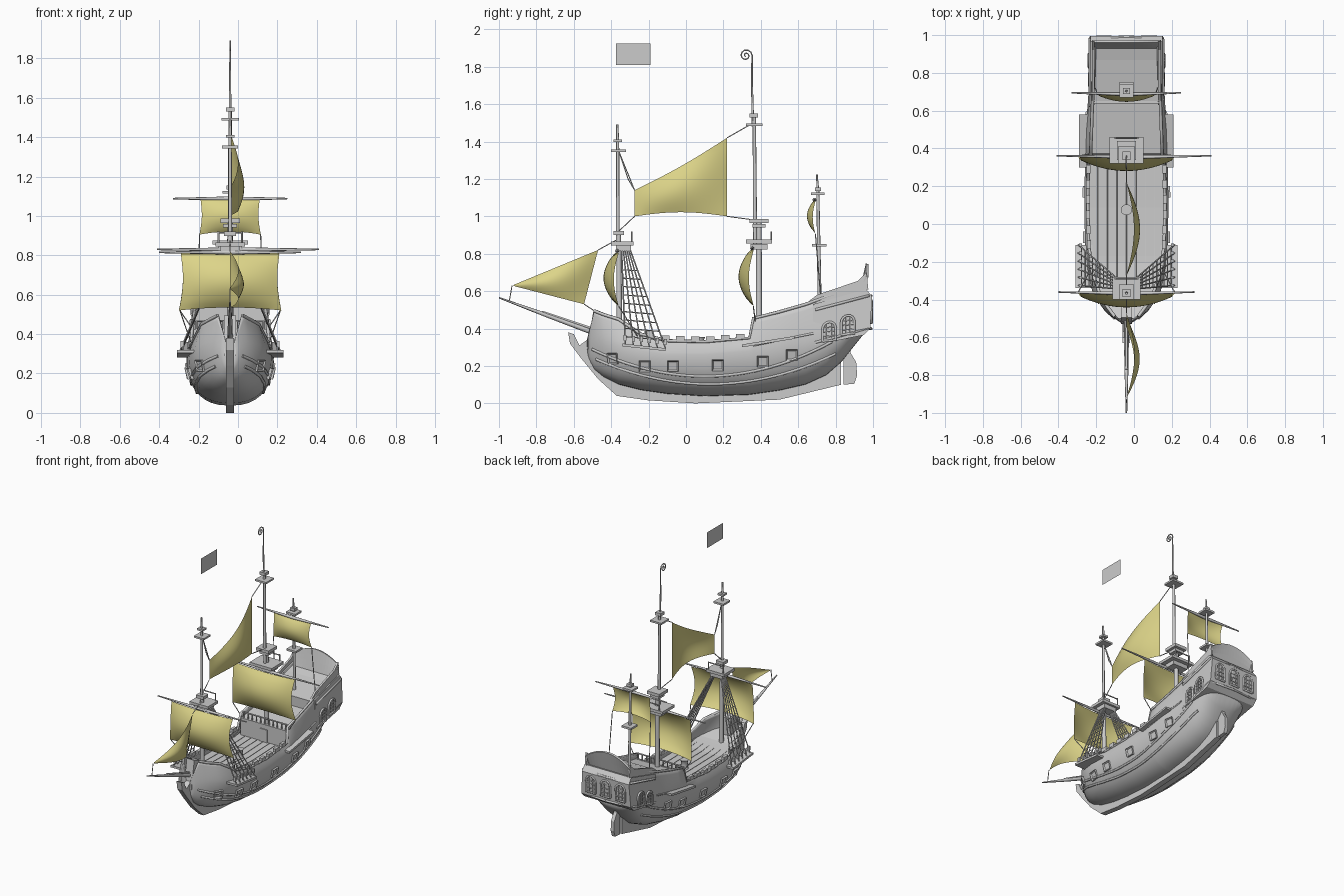
import bpy, bmesh, math
from mathutils import Vector

if "Cube" in bpy.data.objects:
    bpy.data.objects.remove(bpy.data.objects["Cube"])

CX = -0.04  # ship centre line

def finish(ob, smooth=False, mat=None):
    bpy.context.collection.objects.link(ob)
    ob.location.x += CX
    if mat: ob.data.materials.append(mat)
    if smooth:
        bpy.context.view_layer.objects.active = ob
        ob.select_set(True)
        bpy.ops.object.shade_smooth_by_angle(angle=math.radians(35))
        ob.select_set(False)
    return ob

def mesh(name, verts, faces, smooth=False, mat=None, thick=0):
    me = bpy.data.meshes.new(name)
    me.from_pydata([tuple(v) for v in verts], [], faces)
    bm = bmesh.new(); bm.from_mesh(me)
    bmesh.ops.recalc_face_normals(bm, faces=bm.faces)
    bm.to_mesh(me); bm.free()
    ob = finish(bpy.data.objects.new(name, me), smooth, mat)
    if thick:
        m = ob.modifiers.new("thickness", 'SOLIDIFY'); m.thickness = thick
    return ob

def grid(name, fn, nu, nv, **kw):
    verts = [fn(i / nu, j / nv) for i in range(nu + 1) for j in range(nv + 1)]
    w = nv + 1
    faces = [(i*w+j, i*w+j+1, (i+1)*w+j+1, (i+1)*w+j) for i in range(nu) for j in range(nv)]
    return mesh(name, verts, faces, **kw)

def prism(name, pts, x0, x1):
    n = len(pts)
    verts = [(x, y, z) for x in (x0, x1) for y, z in pts]
    faces = [tuple(range(n)), tuple(range(2*n - 1, n - 1, -1))]
    faces += [(i, (i+1) % n, n + (i+1) % n, n + i) for i in range(n)]
    return mesh(name, verts, faces)

def box(name, c, s):
    y, z = s[1] / 2, s[2] / 2
    return prism(name, [(c[1]-y, c[2]-z), (c[1]+y, c[2]-z), (c[1]+y, c[2]+z), (c[1]-y, c[2]+z)],
                 c[0] - s[0]/2, c[0] + s[0]/2)

def rods(name, paths, r, radii=None, cyclic=False, res=1):
    cu = bpy.data.curves.new(name, 'CURVE')
    cu.dimensions, cu.bevel_depth, cu.bevel_resolution, cu.use_fill_caps = '3D', r, res, True
    for p in paths:
        sp = cu.splines.new('POLY'); sp.points.add(len(p) - 1)
        for k, co in enumerate(p):
            sp.points[k].co = (*co, 1)
            if radii: sp.points[k].radius = radii[k]
    return finish(bpy.data.objects.new(name, cu))

# hull stations: y, bottom z, top z, widest half beam, z of widest, half beam at top
ST = [(-.53, .25, .34, .018, .31, .018), (-.49, .18, .495, .08, .34, .062), (-.44, .14, .475, .13, .33, .10),
      (-.36, .10, .45, .18, .31, .145), (-.24, .07, .37, .21, .28, .185), (-.1, .05, .335, .22, .26, .20),
      (.1, .037, .33, .222, .26, .205), (.34, .045, .35, .22, .28, .20), (.36, .048, .455, .22, .28, .19),
      (.5, .068, .49, .215, .30, .185), (.64, .10, .53, .20, .33, .18), (.75, .15, .57, .195, .37, .175),
      (.83, .22, .59, .19, .41, .172), (.95, .37, .62, .185, .47, .17)]
def lerp(a, b, t): return a + (b - a) * t
def station(y):
    y = min(max(y, ST[0][0]), ST[-1][0])
    for a, b in zip(ST, ST[1:]):
        if y <= b[0]:
            t = (y - a[0]) / (b[0] - a[0])
            return [lerp(p, q, t) for p, q in zip(a, b)]
def half(y, z):
    _, zb, zt, hw, zm, ht = station(y)
    if z < zm:
        c = 1 - max(z - zb, 0) / (zm - zb)
        return hw * max(1 - c*c, 0) ** .4
    return lerp(hw, ht, min((z - zm) / (zt - zm), 1) ** 1.5)
def section(y, t):
    s = abs(t)
    _, zb, zt, hw, zm, ht = station(y)
    if s < .6:
        a = s / .6 * math.pi / 2
        x, z = hw * math.sin(a) ** .8, zb + (zm - zb) * (1 - math.cos(a))
    else:
        k = (s - .6) / .4
        x, z = lerp(hw, ht, k ** 1.5), lerp(zm, zt, k)
    return math.copysign(x, t), y, z

# hull shell
ys = []
for a, b in zip(ST, ST[1:]):
    ys += [a[0], (a[0] + b[0]) / 2]
ys.append(ST[-1][0])
grid("hull", lambda u, v: section(ys[round(u * (len(ys) - 1))], 2*v - 1), len(ys) - 1, 30, smooth=True, thick=.008)

# keel with stem, rudder
prism("keel", [(-.63, .38), (-.62, .32), (-.56, .24), (-.47, .13), (-.37, .04), (-.2, .016), (.05, 0), (.5, .02),
               (.83, .1), (.83, .32), (.75, .2), (.4, .1), (-.3, .12), (-.48, .33), (-.5, .36), (-.57, .31), (-.6, .37)], -.02, .02)
prism("rudder", [(.842, .10), (.90, .105), (.915, .15), (.91, .22), (.88, .27), (.875, .34), (.842, .34)], -.013, .013)
prism("stem_head", [(-.53, .29), (-.42, .29), (-.42, .47), (-.495, .495)], -.03, .03)

# decks and bulkheads
def deck(name, pts):
    def f(u, v):
        y = lerp(pts[0][0], pts[-1][0], u)
        for a, b in zip(pts, pts[1:]):
            if y <= b[0] + 1e-6:
                z = lerp(a[1], b[1], (y - a[0]) / (b[0] - a[0])); break
        return (half(y, z) - .003) * (2*v - 1), y, z
    grid(name, f, 24, 10, thick=.006)
deck("main_deck", [(-.5, .37), (-.35, .32), (-.2, .295), (.1, .29), (.38, .3)])
deck("quarter_deck", [(.36, .42), (.66, .47)])
deck("poop_deck", [(.64, .535), (.95, .60)])
box("quarter_bulkhead", (0, .365, .36), (.38, .012, .13))
box("cabin_door", (.0, .357, .345), (.06, .01, .095))
box("poop_bulkhead", (0, .645, .495), (.35, .012, .085))
rods("deck_seams", [[(x, -.28, .309), (x, -.2, .298), (x, .1, .293), (x, .35, .302)]
                    for x in (-.15, -.1, -.05, 0, .05, .1, .15)], .002, res=0)

# poop sides and arched stern rail
for s in (-1, 1):
    prism("poop_side", [(.63, .525), (.70, .58), (.92, .655), (.965, .70), (.975, .61), (.8, .56)], s*.168, s*.182)
grid("arched_stern_rail", lambda u, v: ((2*u - 1) * .18, lerp(.94, .975, v), lerp(.59, .675 + .07 * (1 - (2*u - 1)**2), v)),
     16, 4, thick=.014)

# stern gallery, tapered to the top
g = prism("stern_gallery", [(.68, .31), (.95, .365), (.985, .40), (.995, .57), (.965, .61), (.68, .53)], -.2, .2)
for v in g.data.vertices:
    v.co.x *= 1 - .25 * max(v.co.z - .4, 0) - .1 * max(.9 - v.co.y, 0)
rods("gallery_mouldings", [[(s*.193, .69, z0), (s*.195, .975, z1), (0, .99, z1)] for s in (-1, 1)
                           for z0, z1 in ((.325, .40), (.5, .575))], .008)
def window(name, o, u, w, h):
    o, u, z = Vector(o), Vector(u), Vector((0, 0, 1))
    arch = [o - u*w/2, o + u*w/2]
    arch += [o + u*(w/2*math.cos(k*math.pi/8)) + z*(h - w/2 + w/2*math.sin(k*math.pi/8)) for k in range(9)]
    arch.append(arch[0])
    rods(name + "_frame", [arch], .007)
    bars = [[o + u*w*k, o + u*w*k + z*(h - .012)] for k in (-.18, .18)]
    bars += [[o - u*w/2 + z*h*k, o + u*w/2 + z*h*k] for k in (.25, .5, .72)]
    rods(name + "_bars", bars, .003)
for s in (-1, 1):
    window("side_window", (s*.197, .765, .335), (0, 1, .1), .07, .10)
    window("side_window", (s*.199, .865, .37), (0, 1, .1), .07, .10)
for x in (-.12, 0, .12):
    window("stern_window", (x, .992, .43), (1, 0, 0), .075, .12)

# wales and gunwale running along the hull
def along(s, f, y0, y1, n=28):
    out = []
    for k in range(n + 1):
        y = lerp(y0, y1, k / n); z = f(y)
        out.append((s * half(y, z), y, z))
    return out
for s in (-1, 1):
    rods("wales", [along(s, lambda y: .105 + .36*(y - .1)**2 - .02*y, -.48, .8),
                   along(s, lambda y: .145 + .40*(y - .1)**2, -.5, .78)], .008)
    rods("gunwale", [[(s*q[5], q[0], q[2]) for q in ST[1:]]], .009)
    rods("side_moulding", [along(s, lambda y: .31 + .2*(y - .36), .36, .68)], .006)
    for y in (-.2, -.11, -.03, .05, .13, .21, .29):
        box("gunwale_block", (s*(station(y)[5]), y, station(y)[2] + .012), (.022, .045, .028))
    for y, z in ((-.39, .24), (-.22, .2), (-.07, .2), (.17, .205), (.41, .225), (.565, .26)):
        b = box("gunport", (0, 0, 0), (.022, .06, .058))
        bm = bmesh.new(); bm.from_mesh(b.data)
        side = [f for f in bm.faces if f.normal.x > .9]
        bmesh.ops.inset_individual(bm, faces=side, thickness=.01, depth=-.008)
        bm.to_mesh(b.data); bm.free()
        e = .02
        n = Vector((s, -(half(y+e, z) - half(y-e, z)) / (2*e), -(half(y, z+e) - half(y, z-e)) / (2*e)))
        b.location += Vector((s*half(y, z), y, z))
        b.rotation_euler = n.to_track_quat('X', 'Z').to_euler()
    # chain platforms, shrouds and ratlines
    prism("fore_channel", [(-.34, .305), (-.11, .28), (-.11, .295), (-.34, .32)], s*.18, s*.27)
    prism("main_channel", [(.3, .30), (.58, .345), (.58, .36), (.3, .315)], s*.2, s*.25)
    feet = [Vector((s*.255, -.325 + .043*k, .315 - .004*k)) for k in range(6)]
    top = [Vector((s*.03, -.345 + .008*k, .84)) for k in range(6)]
    rods("shrouds", list(zip(feet, top)), .004)
    rods("ratlines", [[f.lerp(t, .08 + .085*k) for f, t in zip(feet, top)] for k in range(9)], .003, res=0)
    for f in feet:
        box("deadeye", f + Vector((-s*.012, 0, .035)), (.016, .016, .03))

# masts: list of (y, z, radius) down to up
def mast(name, pts):
    rods(name, [[(0, y, z) for y, z, r in pts]], 1, [r for y, z, r in pts], res=2)
mast("fore_mast", [(-.355, .3, .016), (-.36, .9, .013)])
mast("fore_topmast", [(-.365, .83, .01), (-.365, 1.40, .008), (-.368, 1.49, .006)])
mast("main_mast", [(.39, .3, .018), (.39, .98, .014)])
mast("main_topmast", [(.37, .83, .011), (.365, 1.53, .009)])
mast("main_pole", [(.358, 1.48, .007), (.353, 1.7, .005), (.353, 1.84, .004)])
mast("mizzen_mast", [(.715, .5, .011), (.705, 1.13, .008), (.7, 1.225, .004)])
rods("spiral_finial", [[(0, .353, 1.8)] + [(0, .32 + (.034 - .0017*k) * math.cos(k*.6), 1.86 + (.034 - .0017*k) * math.sin(k*.6))
                        for k in range(19)]], .004)
for name, y, z, hx, hy, h in (
        ("fore_top", -.34, .855, .075, .06, .02), ("fore_top_base", -.335, .83, .05, .04, .03),
        ("fore_cap", -.36, .91, .03, .028, .022), ("fore_upper_top", -.36, 1.35, .04, .04, .013),
        ("fore_upper_cap", -.365, 1.405, .022, .022, .014), ("main_top", .39, .865, .09, .07, .02),
        ("main_top_base", .39, .838, .06, .045, .03), ("main_cap", .39, .975, .05, .05, .022),
        ("main_cap_base", .39, .95, .035, .035, .02), ("main_upper_top", .365, 1.49, .045, .045, .013),
        ("main_upper_cap", .362, 1.54, .022, .022, .022), ("mizzen_top", .713, .845, .038, .038, .014),
        ("mizzen_upper_top", .705, 1.12, .038, .036, .014), ("mizzen_cap", .705, 1.145, .018, .016, .02)):
    box(name, (0, y, z), (2*hx, 2*hy, h))
rods("top_posts", [[(x, y, .86), (x, y, .92)] for x in (-.06, .06) for y in (-.29, .455)], .005)
rods("top_rails", [[(-.06, y, .915), (.06, y, .915)] for y in (-.29, .455)], .004)

# bowsprit and yards
rods("bowsprit", [[(0, -.43, .355), (0, -.75, .473), (0, -1, .565)]], 1, [.015, .011, .004], res=2)
rods("jib_boom", [[(0, -.5, .40), (0, -.77, .49)]], .007)
for name, x0, x1, y, z in (("fore_yard", -.36, .36, -.36, .815), ("main_yard", -.37, .45, .362, .83),
                           ("mizzen_yard", -.29, .29, .695, 1.088)):
    rods(name, [[(x0, y, z), ((x0 + x1)/2, y - .008, z), (x1, y, z)]], 1, [.004, .011, .004], res=2)

# sails
cloth = bpy.data.materials.new("sail_cloth")
cloth.diffuse_color = (.72, .66, .25, 1)
cloth.use_nodes = True
cloth.node_tree.nodes["Principled BSDF"].inputs["Base Color"].default_value = cloth.diffuse_color
def square_sail(name, hw, y, z0, z1, belly):
    def f(u, v):
        a, b = 2*u - 1, math.sin(math.pi * v)
        return (a * hw * (1 - .06*b + .04*(1 - v)), y - belly * (.4*b + .6 * b**.7 * (1 - a*a)) - .25*belly*(1 - a*a),
                lerp(z0 + .015*(1 - a*a), z1, v))
    grid(name, f, 16, 12, smooth=True, mat=cloth)
square_sail("fore_sail", .25, -.36, .52, .805, .065)
square_sail("main_sail", .25, .362, .52, .82, .065)
square_sail("mizzen_sail", .15, .692, .905, 1.082, .036)
grid("stay_sail", lambda u, v: (.072 * math.sin(math.pi*u) * (.55 + .45 * math.sin(math.pi*v)), lerp(-.275, .22, u),
     lerp(1.0 + .022*math.sin(math.pi*u), lerp(1.14, 1.42, u) - .012*math.sin(math.pi*u), v)), 18, 10, smooth=True, mat=cloth)
tip, head, foot = Vector((0, -.93, .63)), Vector((0, -.47, .82)), Vector((0, -.545, .53))
grid("jib_sail", lambda u, v: tip.lerp(foot.lerp(head, v), .02 + .98*u) + Vector((.07*math.sin(math.pi*u)*(.6 + .4*math.sin(math.pi*v)), 0, 0)),
     14, 10, smooth=True, mat=cloth)

# rigging lines
lines = [[(0, -.36, 1.35), (0, -.275, 1.14)], [(0, -.36, 1.35), (0, -.31, 1.2), (0, -.275, 1.14)],
         [(0, -.275, 1.0), (0, -.36, .92)], [(0, .22, 1.42), (0, .36, 1.5)], [(0, .22, 1.0), (0, .37, .98)],
         [tip, (0, -.945, .545)], [head, (0, -.36, .88)], [foot, (0, -.45, .47)]]
for s in (-1, 1):
    lines += [[(s*.255, -.36, .52), (s*.2, -.26, .36)], [(s*.255, .36, .52), (s*.2, .37, .44)],
              [(s*.155, .692, .905), (s*.165, .72, .57)]]
rods("rigging", lines, .003)

# flag, capstan, quarterdeck balusters
mesh("flag", [(0, -.375, 1.81), (0, -.19, 1.81), (0, -.19, 1.925), (0, -.375, 1.925)], [(0, 1, 2, 3)])
rods("capstan", [[(0, .075, .285), (0, .075, .3), (0, .075, .34), (0, .075, .355)]], 1, [.03, .022, .022, .03], res=3)
rods("balusters", [[(-.17 + .034*k, .37, .42), (-.17 + .034*k, .37, .465)] for k in range(11)]
     + [[(-.18, .37, .467), (.18, .37, .467)]], .005)
